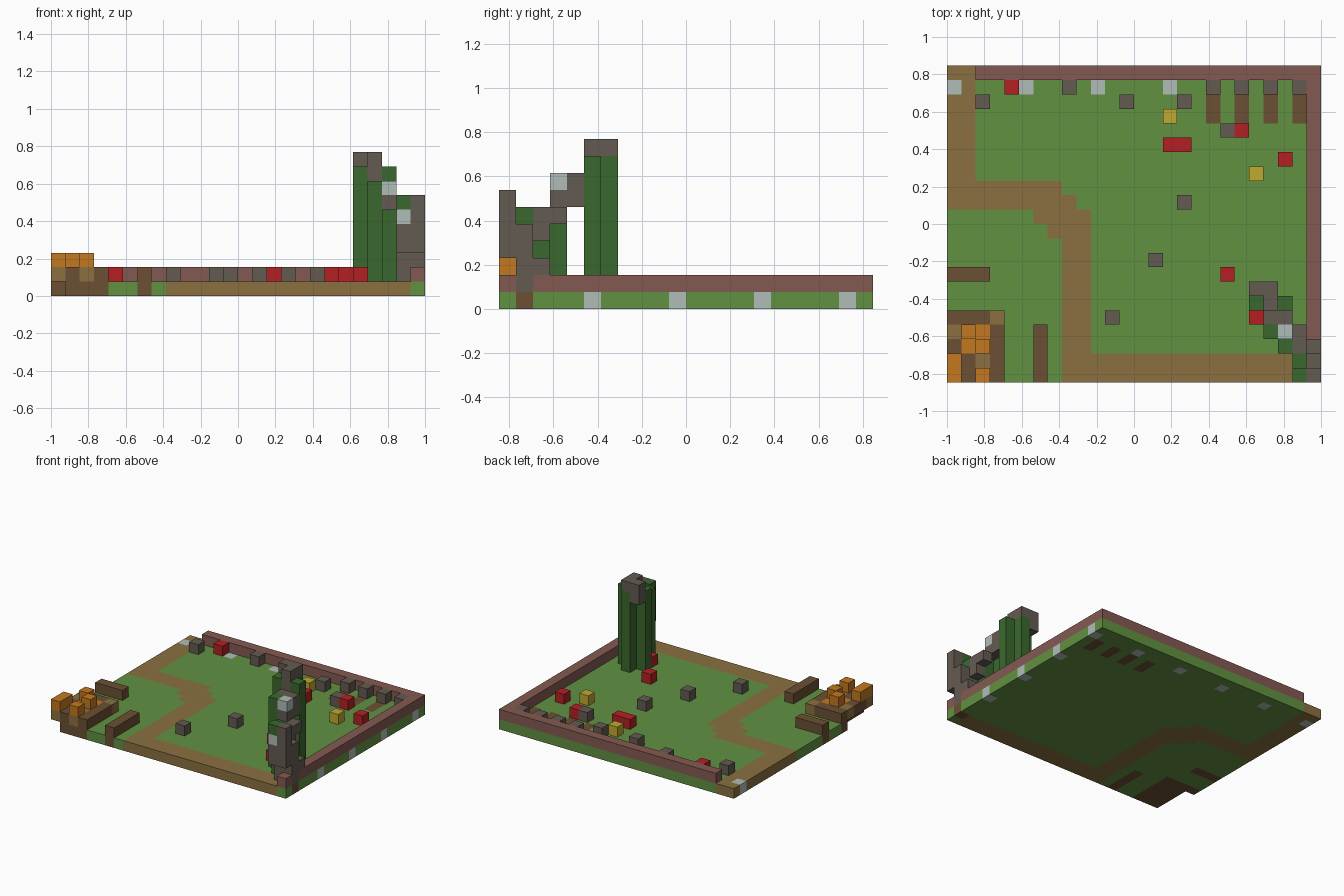
import bpy, bmesh
from mathutils import Vector

cube = bpy.data.objects.get("Cube")
if cube:
    bpy.data.objects.remove(cube)

NX, NY = 26, 22
UNIT = 2 / NX
PALETTE = {
    "grass": "629142", "earth": "8A7040", "brick": "845A52", "wood": "6B5033",
    "stone": "645B52", "pale_stone": "B0BCB8", "red": "B42024",
    "yellow": "C0A830", "orange": "C47820", "vine": "3A682E",
}


def linear(c):
    return c / 12.92 if c <= 0.04045 else ((c + 0.055) / 1.055) ** 2.4


def make_material(name, code):
    rgb = [linear(int(code[i:i + 2], 16) / 255) for i in (0, 2, 4)]
    mat = bpy.data.materials.new(name)
    mat.use_nodes = True
    mat.diffuse_color = (*rgb, 1)
    bsdf = mat.node_tree.nodes["Principled BSDF"]
    bsdf.inputs["Base Color"].default_value = (*rgb, 1)
    bsdf.inputs["Roughness"].default_value = 0.9
    return mat


materials = {n: make_material(n, c) for n, c in PALETTE.items()}
cells = {}      # block position -> part name
part_mat = {}   # part name -> material name


def fill(part, mat, xs, ys, zs):
    """Fill an inclusive range of blocks; later fills replace earlier ones."""
    part_mat[part] = mat
    for x in range(xs[0], xs[-1] + 1):
        for y in range(ys[0], ys[-1] + 1):
            for z in range(zs[0], zs[-1] + 1):
                cells[x, y, z] = part


def scatter(part, mat, spots, z):
    for x, y in spots:
        fill(part, mat, [x], [y], [z])


# Ground slab with the winding path
fill("ground", "grass", (0, NX - 1), (0, NY - 1), [0])
for xs, ys in [((0, 1), (14, 21)), ((0, 7), [13]), ((0, 8), [12]),
               ((6, 9), [11]), ((7, 9), [10]), ((8, 9), (2, 9)), ((8, 24), (0, 1))]:
    fill("path", "earth", xs, ys, [0])

# Pale markers let into the ground along two edges
for k in range(0, NX, 5):
    fill("ground_markers", "pale_stone", [k], [20], [0])
for k in range(5, 20, 5):
    fill("ground_markers", "pale_stone", [NX - 1], [k], [0])

# Garden beds with a headstone behind each
for x in range(18, 25, 2):
    fill("garden_beds", "wood", [x], (18, 19), [0])
    fill("headstones", "stone", [x], [20], [1])

# Low wall on the back and left sides
fill("boundary_wall", "brick", (2, 25), [21], [1])
fill("boundary_wall", "brick", [25], (0, 21), [1])

# Loose blocks on the grass
scatter("loose_stones", "stone", [(8, 20), (2, 19), (12, 19), (16, 19), (19, 17),
                                  (16, 12), (14, 8), (11, 4)], 1)
scatter("red_flowers", "red", [(4, 20), (20, 17), (15, 16), (16, 16), (23, 15),
                               (19, 7), (21, 4)], 1)
scatter("yellow_flowers", "yellow", [(15, 18), (21, 14)], 1)

# Logs lying beside the hearth
fill("side_log", "wood", (0, 2), [7], (0, 1))
fill("front_log", "wood", [6], (0, 3), (0, 1))

# Hearth platform, undercut at the corner, with its flames
fill("hearth", "wood", (0, 3), (0, 4), (0, 1))
for y in range(4):
    del cells[0, y, 0]
scatter("hearth_earth", "earth", [(0, 0), (0, 3), (2, 0), (2, 1), (3, 4)], 1)
scatter("embers", "orange", [(1, 2), (2, 3)], 1)
scatter("flames", "orange", [(0, 0), (0, 1), (2, 0), (1, 3), (2, 2)], 2)

# Stone spine climbing from the wall corner to the tower top
fill("spine_footing", "wood", [25], [1], [0])
for x, y, zs in [(25, 0, (3, 6)), (25, 1, (1, 4)), (25, 2, [2]), (24, 0, (3, 4)),
                 (24, 1, (1, 4)), (24, 2, (4, 5)), (24, 3, [5]), (23, 3, [6]),
                 (23, 4, (6, 7)), (22, 4, (6, 7)), (22, 5, (8, 9)), (21, 6, (8, 9)),
                 (22, 6, [9])]:
    fill("stone_spine", "stone", [x], [y], zs)
scatter("spine_eye", "pale_stone", [(24, 0)], 5)
scatter("spine_cap", "pale_stone", [(23, 3)], 7)

# Tall vine columns around the spine
for x, y, zs in [(21, 5, (1, 8)), (23, 5, (1, 8)), (22, 6, (1, 8)), (22, 3, (1, 7)),
                 (23, 2, (1, 5)), (24, 1, [5]), (24, 0, [6])]:
    fill("vine_columns", "vine", [x], [y], zs)


def build(part):
    """Make one mesh from the exposed block sides of a part."""
    bm = bmesh.new()
    origin = Vector((NX / 2, NY / 2, 0))
    for pos in [p for p, n in cells.items() if n == part]:
        for axis in range(3):
            for sign in (-1, 1):
                near = list(pos)
                near[axis] += sign
                if tuple(near) in cells:
                    continue
                u, v = Vector(), Vector()
                u[(axis + 1) % 3] = v[(axis + 2) % 3] = 1
                base = Vector(pos)
                base[axis] += max(sign, 0)
                ring = [base, base + u, base + u + v, base + v]
                if sign < 0:
                    ring.reverse()
                bm.faces.new([bm.verts.new((p - origin) * UNIT) for p in ring])
    bmesh.ops.remove_doubles(bm, verts=bm.verts, dist=UNIT / 100)
    mesh = bpy.data.meshes.new(part)
    bm.to_mesh(mesh)
    bm.free()
    mesh.materials.append(materials[part_mat[part]])
    bpy.context.collection.objects.link(bpy.data.objects.new(part, mesh))


for part in part_mat:
    build(part)
